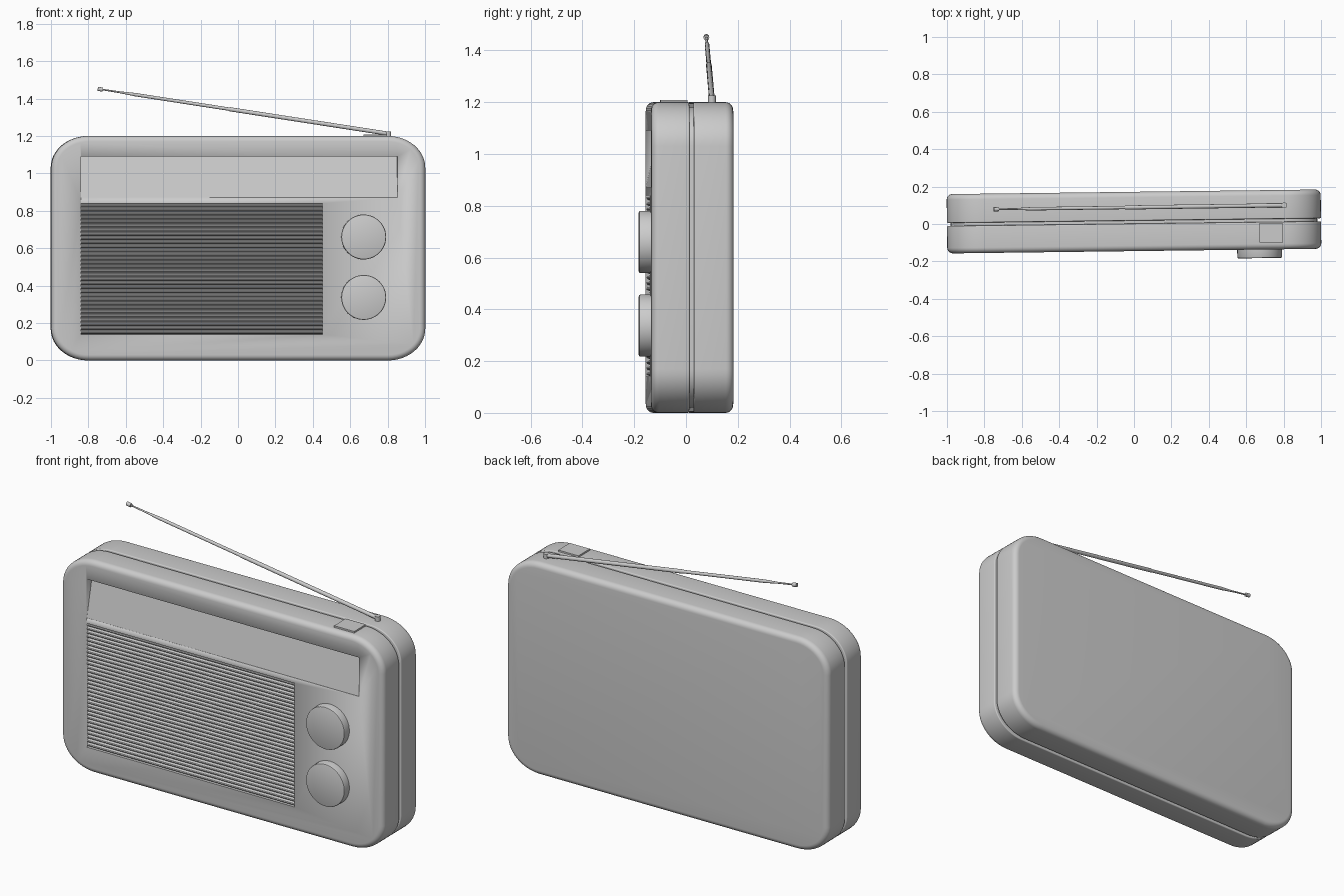
import bpy, bmesh, math
from mathutils import Vector

if "Cube" in bpy.data.objects:
    bpy.data.objects.remove(bpy.data.objects["Cube"])

YAW = 0.0125            # the whole radio is turned very slightly about z
FRONT, BACK = -0.145, 0.172


def finish(name, bm, angle=35):
    bmesh.ops.recalc_face_normals(bm, faces=bm.faces)
    me = bpy.data.meshes.new(name)
    bm.to_mesh(me)
    bm.free()
    ob = bpy.data.objects.new(name, me)
    bpy.context.collection.objects.link(ob)
    bpy.ops.object.select_all(action='DESELECT')
    ob.select_set(True)
    bpy.context.view_layer.objects.active = ob
    bpy.ops.object.shade_smooth_by_angle(angle=math.radians(angle))
    ob.rotation_euler.z = YAW
    return ob


def loft(name, rings, angle=35):
    """Skin closed rings of points and cap both ends."""
    bm = bmesh.new()
    vs = [[bm.verts.new(p) for p in ring] for ring in rings]
    n = len(vs[0])
    for a, b in zip(vs, vs[1:]):
        for i in range(n):
            bm.faces.new((a[i], a[(i + 1) % n], b[(i + 1) % n], b[i]))
    bm.faces.new(vs[0])
    bm.faces.new(vs[-1])
    return finish(name, bm, angle)


def outline(y, inset):
    """Rounded rectangle of the case, shrunk by inset, in the plane y."""
    rx, rz, pts = 0.2 - inset, 0.17 - inset, []
    for q, (sx, sz) in enumerate(((1, 1), (-1, 1), (-1, -1), (1, -1))):
        for k in range(13):
            a = math.pi / 2 * (q + k / 12)
            pts.append((sx * 0.8 + rx * math.cos(a), y,
                        0.6 + sz * 0.43 + rz * math.sin(a)))
    return pts


def case_half(name, y_out, y_in, r_out, r_in):
    s = 1 if y_in > y_out else -1
    arc = [math.pi / 2 * k / 6 for k in range(7)]
    prof = [(y_out + s * r_out * (1 - math.cos(a)), r_out * (1 - math.sin(a))) for a in arc]
    prof += [(y_in - s * r_in * (1 - math.cos(a)), r_in * (1 - math.sin(a))) for a in reversed(arc)]
    return loft(name, [outline(y, i) for y, i in prof])


def prism(name, profile, x0, x1):
    """Extrude a (y, z) profile along x."""
    return loft(name, [[(x, y, z) for y, z in profile] for x in (x0, x1)])


def lathe(name, start, axis, prof, sides=48, angle=35):
    """Round part: (distance, radius) steps along an axis."""
    axis = Vector(axis).normalized()
    u = axis.orthogonal().normalized()
    v = axis.cross(u)
    return loft(name, [[Vector(start) + axis * d + r * (u * math.cos(2 * math.pi * k / sides)
                       + v * math.sin(2 * math.pi * k / sides)) for k in range(sides)]
                       for d, r in prof], angle)


def cut(target, cutter):
    m = target.modifiers.new("cut", 'BOOLEAN')
    m.operation, m.object, m.solver = 'DIFFERENCE', cutter, 'EXACT'
    bpy.context.view_layer.update()
    bpy.context.view_layer.objects.active = target
    # keep the cut first so that sharp-edge shading stays valid
    bpy.ops.object.modifier_move_to_index(modifier=m.name, index=0)
    bpy.ops.object.modifier_apply(modifier=m.name)
    bpy.data.objects.remove(cutter)


# case: two shells with a seam groove
front = case_half("front_case", FRONT, 0.002, 0.03, 0.006)
case_half("back_case", BACK, 0.018, 0.03, 0.006)
loft("seam_core", [outline(-0.01, 0.02), outline(0.03, 0.02)])

# sloping display recess and speaker recess
cut(front, prism("display_cutter", [(-0.3, 1.09), (FRONT + 0.05, 1.09),
                                    (FRONT + 0.001, 0.87), (-0.3, 0.87)], -0.84, 0.85))
cut(front, prism("grille_cutter", [(-0.3, 0.84), (FRONT + 0.03, 0.84),
                                   (FRONT + 0.03, 0.14), (-0.3, 0.14)], -0.84, 0.45))

# ribbed speaker grille
ribs, z0, z1 = 32, 0.14, 0.84
pitch = (z1 - z0) / ribs
profile = [(FRONT + 0.04, z1), (FRONT + 0.04, z0)]
for i in range(ribs):
    for k in range(7):
        a = math.pi * k / 6
        profile.append((FRONT + 0.02 - 0.017 * math.sin(a),
                        z0 + pitch * (i + 0.5 - 0.44 * math.cos(a))))
prism("speaker_grille", profile, -0.84, 0.45)

# knobs
for name, z in (("upper_knob", 0.66), ("lower_knob", 0.337)):
    lathe(name, (0.67, FRONT + 0.01, z), (0, -1, 0),
          [(0, 0.12), (0.049, 0.12), (0.054, 0.118), (0.056, 0.113)])

# top button
prism("top_button", [(-0.108, 1.18), (-0.108, 1.209), (-0.004, 1.209), (-0.004, 1.18)], 0.67, 0.795)

# telescopic antenna with pivot and tip
base, tip = Vector((0.806, 0.09, 1.212)), Vector((-0.735, 0.088, 1.45))
d = tip - base
L = d.length
lathe("antenna_pivot", (0.805, 0.09, 1.18), (0, 0, 1), [(0, 0.015), (0.045, 0.015)], 16)
lathe("antenna_rod", base, d, [(0, 0.011), (L * 0.55, 0.011), (L * 0.555, 0.009),
                               (L * 0.88, 0.009), (L * 0.93, 0.005), (L, 0.004)], 16)
lathe("antenna_tip", tip - d.normalized() * 0.012, d, [(0, 0.011), (0.026, 0.011)], 16)
